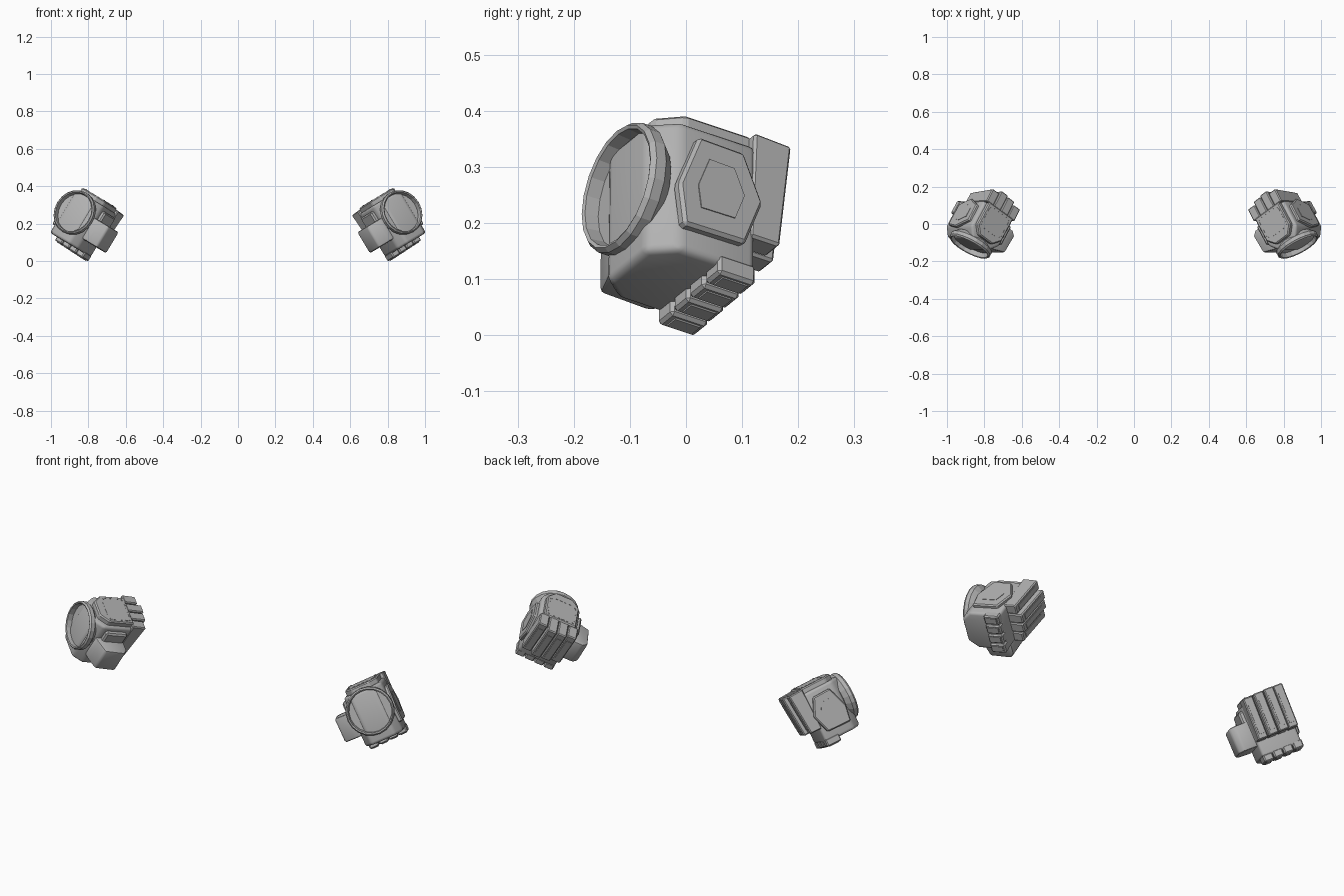
import bpy, bmesh, math
from mathutils import Vector, Matrix

if "Cube" in bpy.data.objects:
    bpy.data.objects.remove(bpy.data.objects["Cube"])

# Hand frame: a = outward side, f = towards knuckles, t = back of hand
W = Vector((.453, -.847, .282)).normalized()
T = Vector((-.515, .01, .857))
T = (T - W * T.dot(W)).normalized()
S = T.cross(W)
FRAME = Matrix((S, -W, T)).transposed()
WRIST = Vector((.885, -.125, .266))

metal = bpy.data.materials.new("plain grey")
metal.diffuse_color = (.45, .45, .45, 1)
metal.use_nodes = True
metal.node_tree.nodes["Principled BSDF"].inputs["Base Color"].default_value = metal.diffuse_color
parts = []


def prism(name, pts, axis, lo, hi, bevel=0, segs=1):
    """Extrude a profile along a, f or t and soften its edges."""
    place = {'a': lambda u, v, w: (w, u, v),
             'f': lambda u, v, w: (u, w, v),
             't': lambda u, v, w: (u, v, w)}[axis]
    bm = bmesh.new()
    low = [bm.verts.new(place(u, v, lo)) for u, v in pts]
    high = [bm.verts.new(place(u, v, hi)) for u, v in pts]
    bm.faces.new(low)
    bm.faces.new(high)
    n = len(pts)
    for i in range(n):
        j = (i + 1) % n
        bm.faces.new((low[i], low[j], high[j], high[i]))
    bmesh.ops.recalc_face_normals(bm, faces=bm.faces)
    if bevel:
        bmesh.ops.bevel(bm, geom=bm.edges[:], offset=bevel, segments=segs,
                        profile=.5, affect='EDGES', clamp_overlap=True)
    parts.append((name, bm))


def box(name, a, f, t, bevel=0, segs=1):
    pts = [(a[0], f[0]), (a[1], f[0]), (a[1], f[1]), (a[0], f[1])]
    prism(name, pts, 't', t[0], t[1], bevel, segs)


def lathe(name, profile, n):
    """Spin (radius, f) points around the wrist axis."""
    bm = bmesh.new()
    rings = [[bm.verts.new((r * math.cos(math.tau * i / n), f,
                            r * math.sin(math.tau * i / n)))
              for i in range(n)] for r, f in profile]
    for p, q in zip(rings, rings[1:]):
        for i in range(n):
            j = (i + 1) % n
            bm.faces.new((p[i], p[j], q[j], q[i]))
    bm.faces.new(rings[0])
    bm.faces.new(rings[-1])
    parts.append((name, bm))


# Palm block with its wrist-side corners cut
prism("palm", [(-.064, .02), (.064, .02), (.103, .068), (.103, .228), (-.103, .228), (-.103, .068)],
      't', -.16, .108, .014, 3)

# Cupped wrist ring
lathe("wrist_ring", [(.106, .026), (.109, 0), (.115, -.003), (.122, .006),
                     (.122, .026), (.113, .036), (.1, .05)], 20)

# Back-of-hand plate with stitched border and corner rivets
prism("hand_plate", [(-.046, .044), (.046, .044), (.086, .088), (.086, .228), (-.086, .228), (-.086, .088)],
      't', .09, .136, .006)
for a in (-.066, .066):
    for f in (.1, .208):
        prism("rivet", [(a + .005 * math.cos(k * math.tau / 8),
                         f + .005 * math.sin(k * math.tau / 8)) for k in range(8)],
              't', .134, .139)
for k in range(4):
    c = -.036 + k * .024
    for s in (-1, 1):
        box("plate_dash", (c - .007, c + .007), (.15 + s * .062, .153 + s * .062), (.134, .1375))
        box("plate_dash", (s * .07 - .0015, s * .07 + .0015), (.145 + c, .159 + c), (.134, .1375))

# Six-sided outer guard with raised centre
HEX = [(-.045, .094), (.05, .091), (.09, 0), (.055, -.095), (-.074, -.097), (-.086, -.015)]


def hexagon(k):
    return [(.142 + f * k, -.017 + t * k) for f, t in HEX]


prism("outer_guard", hexagon(1), 'a', .095, .12, .006)
prism("guard_panel", hexagon(.55), 'a', .118, .122)

# Inner side pad
box("inner_pad", (-.125, -.095), (.085, .205), (0, .085), .008)

# Thumb, wedge-fronted
prism("thumb", [(-.095, .055), (-.125, .06), (-.19, .082), (-.195, .19), (-.17, .21), (-.095, .21)],
      't', -.1, .03, .01, 2)

# Four fingers: tilted knuckle column and curled tip
REACH = (.3, .32, .314, .298)
for i, reach in enumerate(REACH):
    hi = .105 - i * .0527
    lo = hi - .049
    top = .134 - .002 * i
    prism("finger_column", [(.222, top), (reach, top - .004), (reach - .022, -.084), (.215, -.084)],
          'a', lo, hi, .005)
    prism("finger_panel", [(reach - .012, top - .04), (reach - .001, top - .04),
                           (reach - .017, -.06), (reach - .03, -.06)], 'a', lo + .012, hi - .012)
    low = -.181 - .002 * i
    box("finger_tip", (lo, hi), (.15, .228), (low, -.141 - .003 * i), .006)
    box("tip_panel", (lo + .01, hi - .01), (.164, .216), (low - .003, low + .002))

# Place in the world, then fit to the ground and the width
for _, bm in parts:
    for v in bm.verts:
        v.co = FRAME @ v.co + WRIST
cos = [v.co for _, bm in parts for v in bm.verts]
ys = [c.y for c in cos]
shift = Vector((1 - max(c.x for c in cos), -(min(ys) + max(ys)) / 2, -min(c.z for c in cos)))

for name, bm in parts:
    bmesh.ops.translate(bm, vec=shift, verts=bm.verts)
    for side, label in ((1, "right"), (-1, "left")):
        if side < 0:
            for v in bm.verts:
                v.co.x *= -1
        bmesh.ops.recalc_face_normals(bm, faces=bm.faces)
        mesh = bpy.data.meshes.new(f"{label}_{name}")
        bm.to_mesh(mesh)
        mesh.materials.append(metal)
        ob = bpy.data.objects.new(f"{label}_{name}", mesh)
        bpy.context.collection.objects.link(ob)
        if name in ("palm", "thumb"):
            bpy.context.view_layer.objects.active = ob
            ob.select_set(True)
            bpy.ops.object.shade_smooth_by_angle(angle=math.radians(35))
            ob.select_set(False)
    bm.free()
